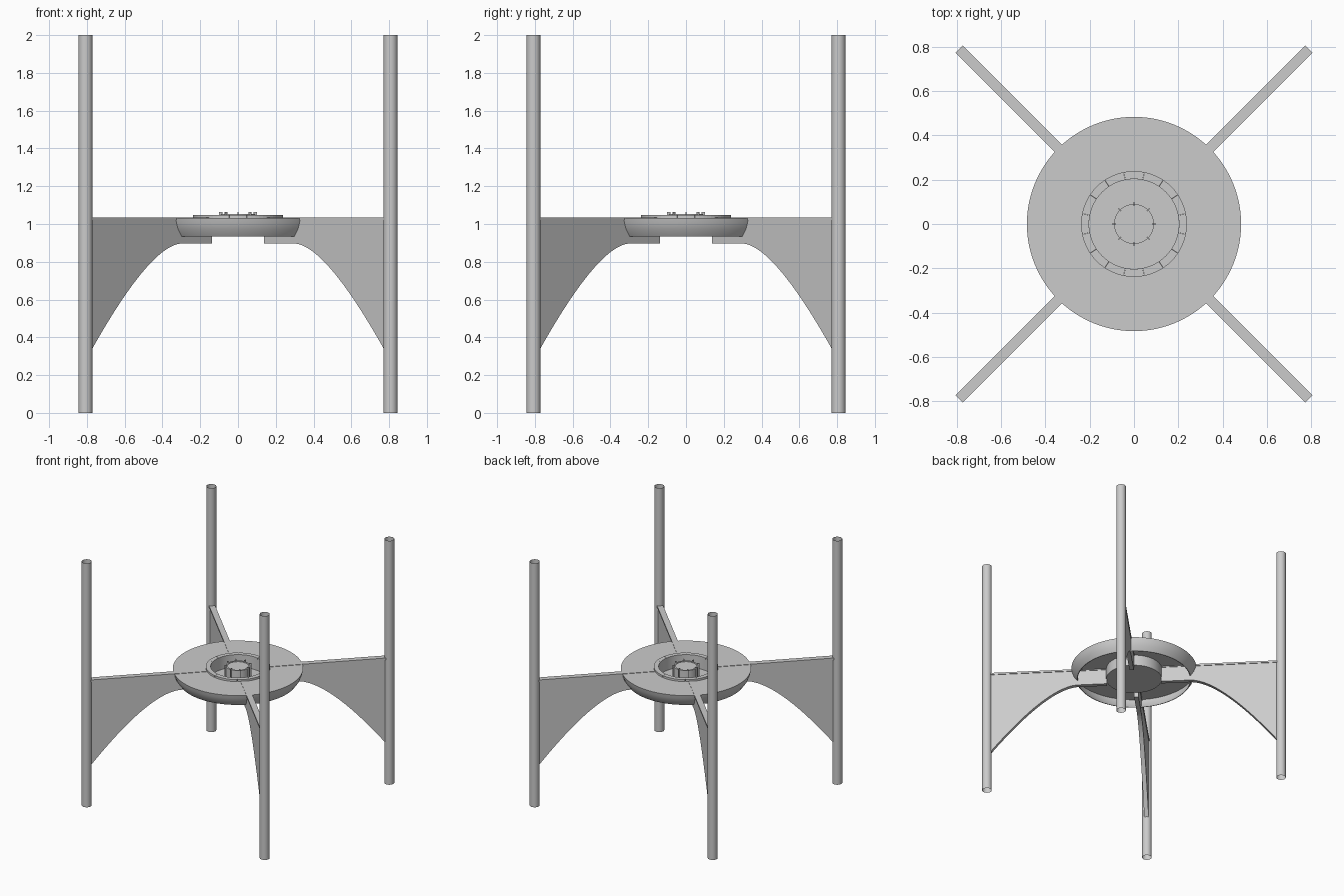
import bpy, bmesh, math
from mathutils import Matrix

if "Cube" in bpy.data.objects:
    bpy.data.objects.remove(bpy.data.objects["Cube"])


def finish(name, bm, smooth=False):
    bmesh.ops.recalc_face_normals(bm, faces=bm.faces[:])
    me = bpy.data.meshes.new(name)
    bm.to_mesh(me)
    bm.free()
    ob = bpy.data.objects.new(name, me)
    bpy.context.collection.objects.link(ob)
    if smooth:
        bpy.ops.object.select_all(action='DESELECT')
        ob.select_set(True)
        bpy.context.view_layer.objects.active = ob
        bpy.ops.object.shade_smooth_by_angle(angle=math.radians(35))
    return ob


def lathe(name, profile, closed, steps=64):
    """Spin an (r, z) profile about the z axis."""
    bm = bmesh.new()
    vs = [bm.verts.new((r, 0, z)) for r, z in profile]
    pairs = list(zip(vs, vs[1:]))
    if closed:
        pairs.append((vs[-1], vs[0]))
    es = [bm.edges.new(p) for p in pairs]
    bmesh.ops.spin(bm, geom=vs + es, cent=(0, 0, 0), axis=(0, 0, 1),
                   angle=2 * math.pi, steps=steps, use_duplicate=False)
    bmesh.ops.remove_doubles(bm, verts=bm.verts[:], dist=1e-5)
    return finish(name, bm, True)


def prism(name, outline, vec, angle=0):
    """Extrude a flat outline along vec, then turn about z."""
    bm = bmesh.new()
    f = bm.faces.new([bm.verts.new(p) for p in outline])
    ext = bmesh.ops.extrude_face_region(bm, geom=[f], use_keep_orig=True)
    moved = [g for g in ext['geom'] if isinstance(g, bmesh.types.BMVert)]
    bmesh.ops.translate(bm, verts=moved, vec=vec)
    bm.transform(Matrix.Rotation(angle, 4, 'Z'))
    return finish(name, bm)


def bar(name, x0, x1, width, z0, z1, angle):
    h = width / 2
    return prism(name, [(x0, -h, z0), (x1, -h, z0), (x1, -h, z1), (x0, -h, z1)],
                 (0, width, 0), angle)


# web outline with the curved lower edge
P0, P1, P2 = (0.43, 0.897), (0.665, 0.897), (1.108, 0.34)
curve = []
for i in range(25):
    t = i / 24
    curve.append([(1 - t) ** 2 * a + 2 * t * (1 - t) * b + t * t * c
                  for a, b, c in zip(P0, P1, P2)])
web = [(0.21, 0.897)] + curve + [(1.108, 1.021), (0.21, 1.021)]
WEB_W = 0.034

# four posts (open tubes), arms and arm caps
for i in range(4):
    a = math.pi / 4 + i * math.pi / 2
    bm = bmesh.new()
    bmesh.ops.create_cone(bm, cap_ends=False, segments=32, radius1=0.037,
                          radius2=0.037, depth=2)
    bm.transform(Matrix.Translation((1.142 * math.cos(a), 1.142 * math.sin(a), 1)))
    finish(f"post_{i}", bm, True)
    prism(f"arm_web_{i}", [(x, -WEB_W / 2, z) for x, z in web], (0, WEB_W, 0), a)
    bar(f"arm_cap_{i}", 0.21, 1.118, 0.045, 1.02, 1.035, a)

# dish: flat top with a skirt, open underneath
lathe("dish", [(0.21, 1.032), (0.484, 1.032), (0.478, 1.005), (0.465, 0.97),
               (0.44, 0.935), (0.435, 0.935), (0.46, 0.97), (0.473, 1.005),
               (0.478, 1.027), (0.21, 1.027)], True, 96)

# cup in the middle of the dish
lathe("cup", [(0, 0.937), (0.215, 0.937), (0.215, 1.036), (0.203, 1.036),
              (0.203, 0.945), (0, 0.945)], False)

# ring of sixteen wedge blocks
for i in range(16):
    arc = [math.radians(-11.1 + 22.2 * k / 4) for k in range(5)]
    pts = [(0.239 * math.cos(t), 0.239 * math.sin(t), 1.032) for t in arc]
    pts += [(0.203 * math.cos(t), 0.203 * math.sin(t), 1.032) for t in reversed(arc)]
    prism(f"rim_block_{i}", pts, (0, 0, 0.016), i * math.pi / 8)

# burner with eight upright fins
lathe("burner", [(0, 0.945), (0.09, 0.945), (0.09, 1.053), (0.078, 1.053),
                 (0.078, 1.048), (0, 1.048)], False, 48)
for i in range(8):
    bar(f"burner_fin_{i}", 0.082, 0.1, 0.005, 0.945, 1.064, i * math.pi / 4)
